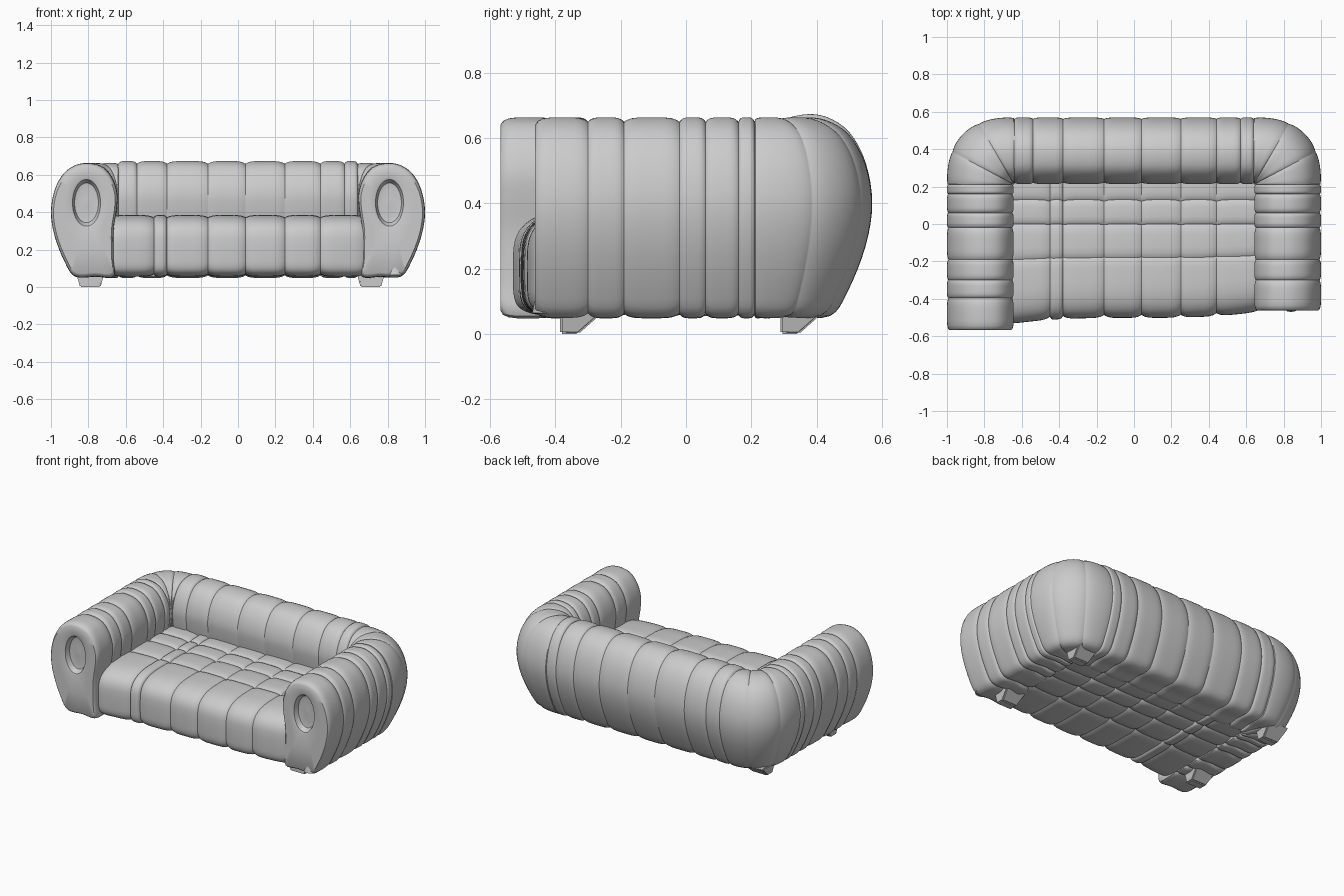
import bpy, bmesh, math
from mathutils import Vector

if "Cube" in bpy.data.objects:
    bpy.data.objects.remove(bpy.data.objects["Cube"], do_unlink=True)

GREY = (0.6, 0.6, 0.6, 1)
upholstery = bpy.data.materials.new("soft grey")
upholstery.use_nodes = True
upholstery.diffuse_color = GREY
upholstery.node_tree.nodes["Principled BSDF"].inputs["Base Color"].default_value = GREY


def finish(name, bm, angle=40):
    bmesh.ops.recalc_face_normals(bm, faces=bm.faces)
    mesh = bpy.data.meshes.new(name)
    bm.to_mesh(mesh)
    bm.free()
    obj = bpy.data.objects.new(name, mesh)
    bpy.context.collection.objects.link(obj)
    mesh.materials.append(upholstery)
    bpy.ops.object.select_all(action="DESELECT")
    obj.select_set(True)
    bpy.context.view_layer.objects.active = obj
    bpy.ops.object.shade_smooth_by_angle(angle=math.radians(angle))
    return obj


def loft(name, rings, angle=40):
    """Skin a list of closed rings and cap both ends."""
    bm = bmesh.new()
    loops = [[bm.verts.new(p) for p in ring] for ring in rings]
    n = len(loops[0])
    for a, b in zip(loops, loops[1:]):
        for i in range(n):
            bm.faces.new((a[i], a[(i + 1) % n], b[(i + 1) % n], b[i]))
    bm.faces.new(loops[0])
    bm.faces.new(loops[-1])
    return finish(name, bm, angle)


def smooth_ring(points, steps=4):
    """Closed spline through the control points."""
    pts, out = [Vector(p) for p in points], []
    n = len(pts)
    for i in range(n):
        a, b, c, d = (pts[(i + k) % n] for k in (-1, 0, 1, 2))
        for s in range(steps):
            t = s / steps
            out.append(0.5 * (2 * b + (c - a) * t + (2 * a - 5 * b + 4 * c - d) * t * t
                              + (3 * b - a - 3 * c + d) * t ** 3))
    return out


def pleats(seams, steps=12):
    """Positions between seams, each with its seam depth from 0 to 1."""
    out = []
    for a, b in zip(seams, seams[1:]):
        for i in range(steps):
            t = 0.5 - 0.5 * math.cos(math.pi * i / steps)
            out.append((a + (b - a) * t, abs(2 * t - 1) ** 5))
    return out + [(seams[-1], 1)]


# Padded bolster: one section swept around both arms and the back
INNER_X, INNER_Y = 0.64, 0.21
SECTION = smooth_ring([
    (0.23, 0.055), (0.285, 0.13), (0.34, 0.27), (0.36, 0.4), (0.34, 0.52), (0.29, 0.61),
    (0.22, 0.655), (0.15, 0.662), (0.08, 0.64), (0.03, 0.58), (0.005, 0.5),
    (0.008, 0.42), (0.025, 0.3), (0.025, 0.15), (0.025, 0.055), (0.12, 0.055)])
MIDDLE = Vector((0.18, 0.36))


def place(section, origin, out, stretch=1):
    return [(origin[0] + out[0] * p.x * stretch, origin[1] + out[1] * p.x * stretch, p.y)
            for p in section]


def puffed(depth, amount=0.045):
    return [MIDDLE + (p - MIDDLE) * (1 - amount * depth) for p in SECTION]


def oval(size):
    centre = Vector((0.17, 0.45))
    ring = []
    for p in SECTION:
        d = (p - centre).normalized()
        ring.append(centre + Vector((d.x * 0.075, d.y * 0.125)) * size)
    return ring


def arm_front(side, y):
    """Rounded end panel with a sunken oval, from the centre outwards."""
    rim, hole = puffed(1, 0.075), oval(1)
    blend = [h.lerp(r, 0.5) for h, r in zip(hole, rim)]
    layers = [(oval(0.15), 0.035), (oval(0.6), 0.04), (oval(0.85), 0.035), (oval(0.95), 0.015),
              (hole, 0.004), (oval(1.1), 0), (blend, 0), (rim, 0),
              (puffed(1, 0.035), 0.008), (puffed(1, 0.01), 0.025), (puffed(0), 0.05)]
    return [place(s, (side * INNER_X, y + dy), (side, 0)) for s, dy in layers]


def arm(side, front, seams):
    rings = arm_front(side, front)
    stations = pleats(seams)
    middle_of_panel = (front + seams[1]) / 2
    for y, depth in stations:
        if y > max(front + 0.06, middle_of_panel):
            rings.append(place(puffed(depth), (side * INNER_X, y), (side, 0)))
    return rings


def corner(side):
    rings = []
    for a, depth in pleats([0, 28, 60, 90])[1:-1]:
        c, s = math.cos(math.radians(a)), math.sin(math.radians(a))
        fullness = (c ** 2.5 + s ** 2.5) ** -0.4
        rings.append(place(puffed(depth * 0.5), (side * INNER_X, INNER_Y), (side * c, s), fullness))
    return rings


ARM_SEAMS = [-0.3, -0.19, -0.02, 0.06, 0.16, INNER_Y]
BACK_SEAMS = [-INNER_X, -0.54, -0.38, -0.16, 0.04, 0.25, 0.44, 0.57, INNER_X]
right = arm(-1, -0.568, [-0.568, -0.395] + ARM_SEAMS) + corner(-1)
left = arm(1, -0.462, [-0.462] + ARM_SEAMS) + corner(1)
back = [place([p + Vector((0, 0.01 * max(0, p.y - 0.4) / 0.26)) for p in puffed(depth)],
              (x, INNER_Y), (0, 1)) for x, depth in pleats(BACK_SEAMS)]
loft("arms_and_back", right + back + left[::-1])


# Tufted seat: rounded nose, seams running both ways on top and underneath
def seat_half(sign, x_depth):
    mid, half, power = 0.22, 0.165, 3 if sign > 0 else 6
    pts = []
    for i in range(13):
        a = math.pi / 2 * (1 - i / 12)
        y = -0.25 - 0.252 * math.sin(a) ** (2 / power)
        pts.append((y, half * math.cos(a) ** (2 / power), 0))
    for y, depth in pleats([-0.25, -0.18, 0.0, 0.13, 0.28], 8)[1:]:
        if y < -0.18:
            depth = ((y + 0.25) / 0.07) ** 4
        pts.append((y, half, depth))
    shrink = 1 - 0.04 * x_depth
    return [(-0.1 + (y + 0.1) * shrink,
             mid + sign * max(0, h * (1 - 0.075 * x_depth) - 0.012 * d)) for y, h, d in pts]


seat_rings = []
for x, depth in pleats([-0.68, -0.45, -0.38, -0.16, 0.04, 0.25, 0.44, 0.68], 10):
    outline = seat_half(1, depth) + seat_half(-1, depth)[:0:-1]
    skew = 0.03 * (x / 0.64) ** 3
    seat_rings.append([(x, y + skew * min(1, max(0, -y * 2)), z) for y, z in outline])
loft("seat", seat_rings)


# Wedge feet, vertical at the front and sloping at the rear
def foot(name, x, y):
    bm = bmesh.new()
    bmesh.ops.create_cube(bm, size=1)
    for v in bm.verts:
        top = v.co.z > 0
        v.co.x = x + v.co.x * (0.15 if top else 0.11)
        v.co.y = y + (0 if v.co.y < 0 else 0.14 if top else 0.055)
        v.co.z = 0.075 if top else 0
    bmesh.ops.bevel(bm, geom=bm.edges[:], offset=0.006, segments=2, affect="EDGES")
    finish(name, bm, 30)


for end, y in (("front", -0.385), ("back", 0.29)):
    foot(end + "_right_foot", -0.79, y)
    foot(end + "_left_foot", 0.71, y)

# Loose flap of cover at the bottom of the left arm
bm = bmesh.new()
bmesh.ops.create_cone(bm, cap_ends=True, segments=12, radius1=0.045, radius2=0.015, depth=0.11)
for v in bm.verts:
    v.co = Vector((0.84 + v.co.x, -0.435 + v.co.y * 0.8, 0.12 + v.co.z))
finish("loose_flap", bm)
